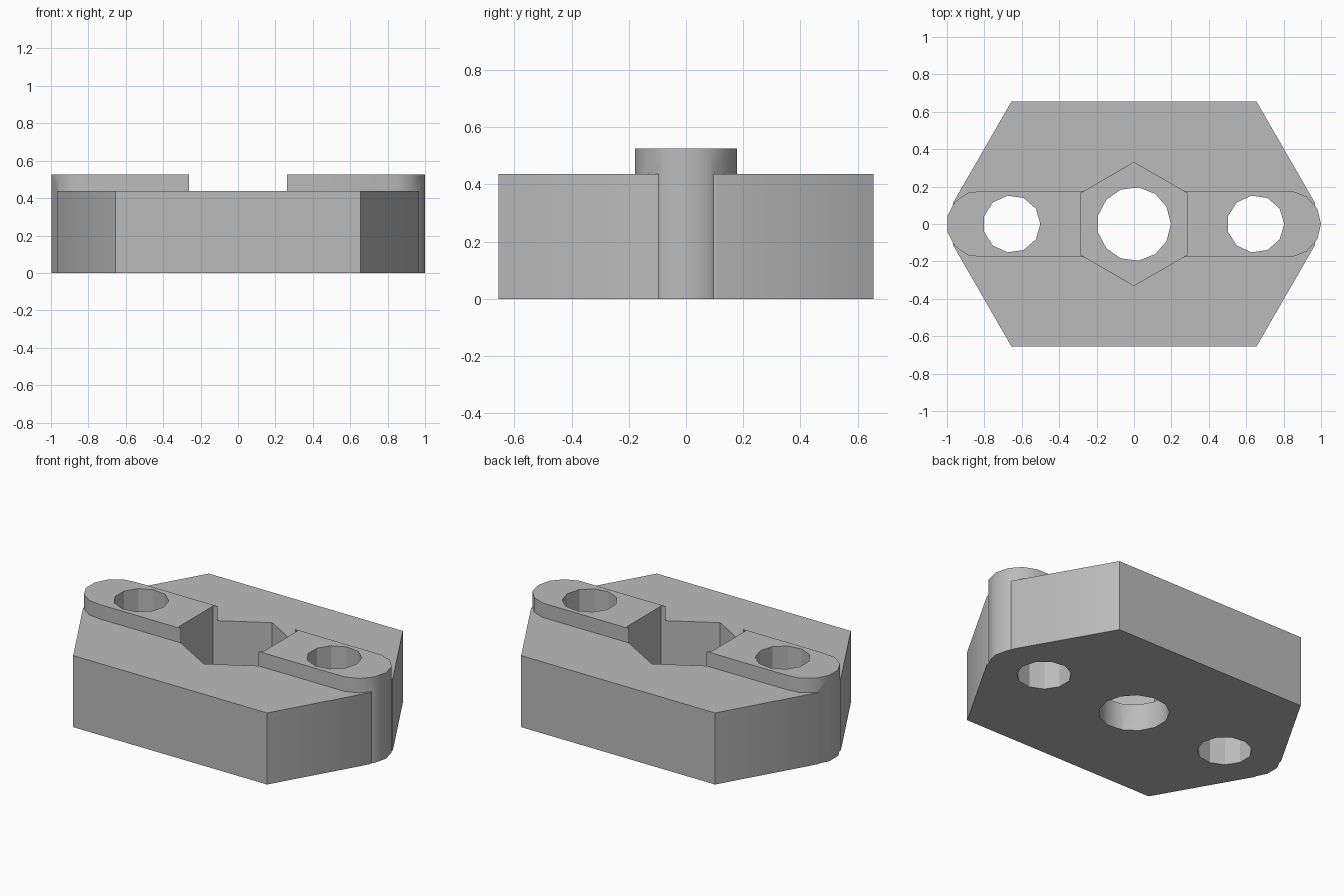
import bpy, bmesh
from math import cos, sin, pi, radians

if "Cube" in bpy.data.objects:
    bpy.data.objects.remove(bpy.data.objects["Cube"])

BODY_TOP, BAR_TOP, POCKET_FLOOR = 0.437, 0.525, 0.165

grey = bpy.data.materials.new("plain grey")
grey.use_nodes = True
grey.diffuse_color = (0.5, 0.5, 0.5, 1)
grey.node_tree.nodes["Principled BSDF"].inputs["Base Color"].default_value = (0.5, 0.5, 0.5, 1)


def ring(sides, radius, cx=0, turn=0):
    """Regular polygon outline around (cx, 0)."""
    return [(cx + radius * cos(turn + 2 * pi * i / sides),
             radius * sin(turn + 2 * pi * i / sides)) for i in range(sides)]


def prism(name, outline, z0, z1):
    """Upright solid from a counter-clockwise outline."""
    bm = bmesh.new()
    face = bm.faces.new([bm.verts.new((x, y, z0)) for x, y in outline])
    top = bmesh.ops.extrude_face_region(bm, geom=[face])["geom"]
    verts = [v for v in top if isinstance(v, bmesh.types.BMVert)]
    bmesh.ops.translate(bm, verts=verts, vec=(0, 0, z1 - z0))
    bmesh.ops.recalc_face_normals(bm, faces=bm.faces)
    mesh = bpy.data.meshes.new(name)
    bm.to_mesh(mesh)
    bm.free()
    mesh.materials.append(grey)
    obj = bpy.data.objects.new(name, mesh)
    bpy.context.collection.objects.link(obj)
    return obj


def combine(target, other, operation):
    """Apply a boolean and discard the helper."""
    bpy.context.view_layer.objects.active = target
    mod = target.modifiers.new("combine", "BOOLEAN")
    mod.operation = operation
    mod.solver = "EXACT"
    mod.object = other
    bpy.ops.object.modifier_apply(modifier=mod.name)
    bpy.data.objects.remove(other)


# Six-sided block with blunt tips
quarter = [(0.968, 0.112), (0.655, 0.655)]
right = [(x, -y) for x, y in reversed(quarter)] + quarter
block = prism("bracket_body", right + [(-x, -y) for x, y in right], 0, BODY_TOP)

# Rounded raised bar, running down through the tips
r = 0.179
right_end = [p for p in ring(13, r, 0.821) if p[0] > 0.82]
left_end = [p for p in ring(13, r, -0.824) if p[0] < -0.79]
right_end.sort(key=lambda p: p[1])
left_end.sort(key=lambda p: -p[1])
combine(block, prism("raised_bar", right_end + left_end, 0, BAR_TOP), "UNION")

# Hexagonal nut pocket, centre bore and two bolt holes
cutters = [
    ("nut_pocket", ring(6, 0.329, 0, pi / 2), POCKET_FLOOR),
    ("centre_bore", ring(13, 0.197), -0.1),
    ("left_bolt_hole", ring(11, 0.153, 0.65), -0.1),
    ("right_bolt_hole", ring(11, 0.153, -0.654), -0.1),
]
for name, outline, floor in cutters:
    combine(block, prism(name, outline, floor, 0.7), "DIFFERENCE")

# Smooth the rounded walls, keep the corners sharp
bpy.ops.object.select_all(action="DESELECT")
block.select_set(True)
bpy.context.view_layer.objects.active = block
bpy.ops.object.shade_smooth_by_angle(angle=radians(30))
